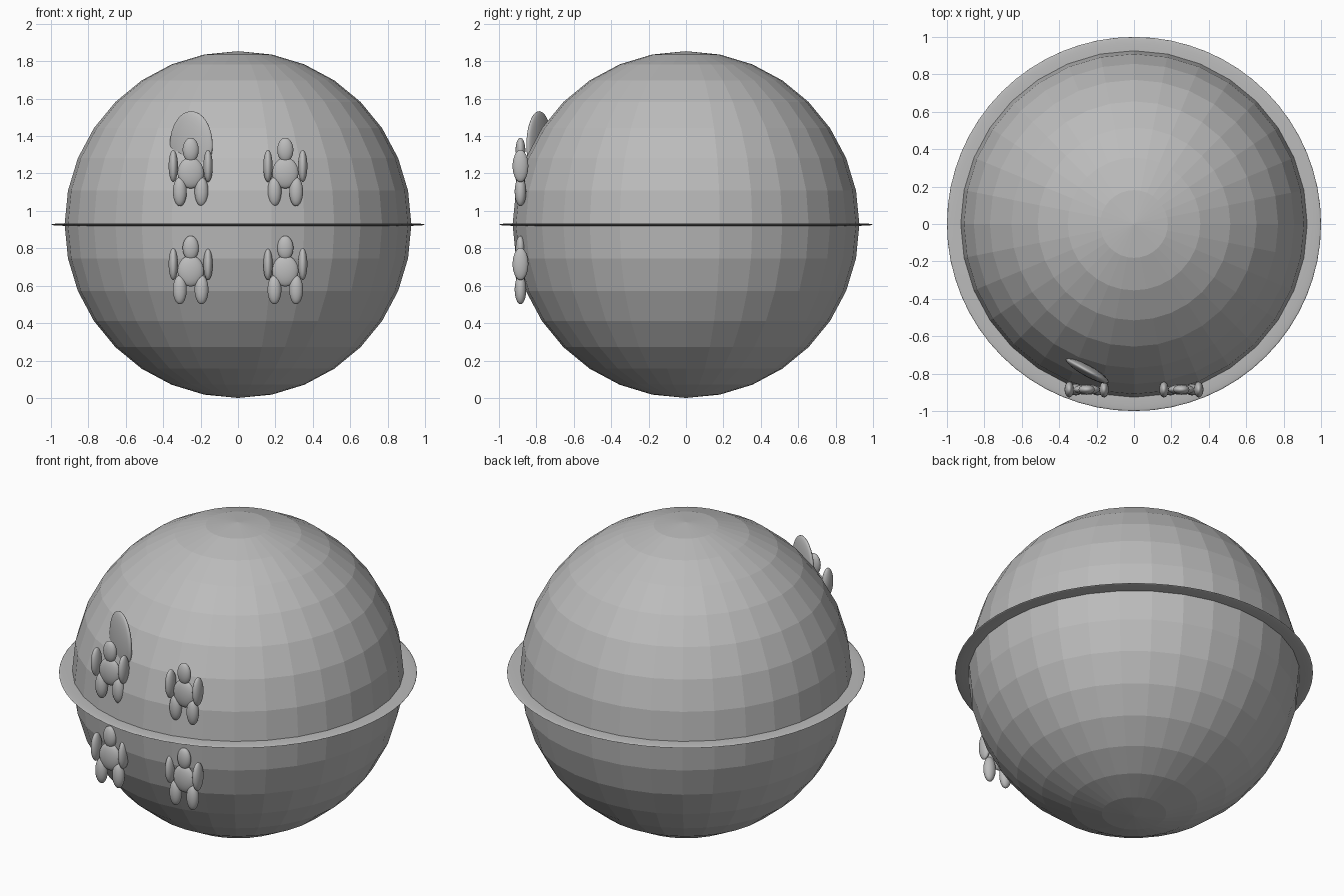
import bpy
import math

if "Cube" in bpy.data.objects:
    bpy.data.objects.remove(bpy.data.objects["Cube"])

R = 0.927          # globe radius, also the height of its centre

grey = bpy.data.materials.new("plain grey")
grey.diffuse_color = (0.5, 0.5, 0.5, 1)
grey.use_nodes = True
grey.node_tree.nodes["Principled BSDF"].inputs["Base Color"].default_value = grey.diffuse_color


def ellipsoid(name, centre, radii, turn=0.0, smooth=True):
    bpy.ops.mesh.primitive_uv_sphere_add(segments=32, ring_count=16, radius=1,
                                         location=centre, rotation=(0, 0, turn))
    ob = bpy.context.object
    ob.name = name
    ob.scale = radii
    ob.data.materials.append(grey)
    if smooth:
        bpy.ops.object.shade_smooth()
    return ob


# Faceted globe
ellipsoid("globe", (0, 0, R), (R, R, R), smooth=False)

# Flattened ring around the middle
bpy.ops.mesh.primitive_torus_add(major_segments=64, minor_segments=12,
                                 major_radius=0.926, minor_radius=0.074,
                                 location=(0, 0, R))
ring = bpy.context.object
ring.name = "equator_ring"
ring.scale = (1, 1, 0.09)
ring.data.materials.append(grey)
bpy.ops.object.shade_smooth()

# Small figures: head, body, arms and legs, half sunk in the globe
Y = -0.885


def figure(tag, x, z):
    ellipsoid(tag + "_body", (x, Y, z), (0.07, 0.028, 0.083))
    ellipsoid(tag + "_head", (x, Y, z + 0.123), (0.043, 0.026, 0.065))
    for side, s in (("left", -1), ("right", 1)):
        ellipsoid(f"{tag}_{side}_arm", (x + s * 0.093, Y, z + 0.037), (0.025, 0.042, 0.086))
        ellipsoid(f"{tag}_{side}_leg", (x + s * 0.058, Y, z - 0.1), (0.037, 0.031, 0.078))


for row, z in (("upper", 1.203), ("lower", 0.679)):
    for col, x in (("left", -0.253), ("right", 0.253)):
        figure(f"{row}_{col}_figure", x, z)

# Flat oval behind the upper left figure
ellipsoid("back_oval", (-0.25, -0.785, 1.353), (0.13, 0.03, 0.18), math.radians(-29))
